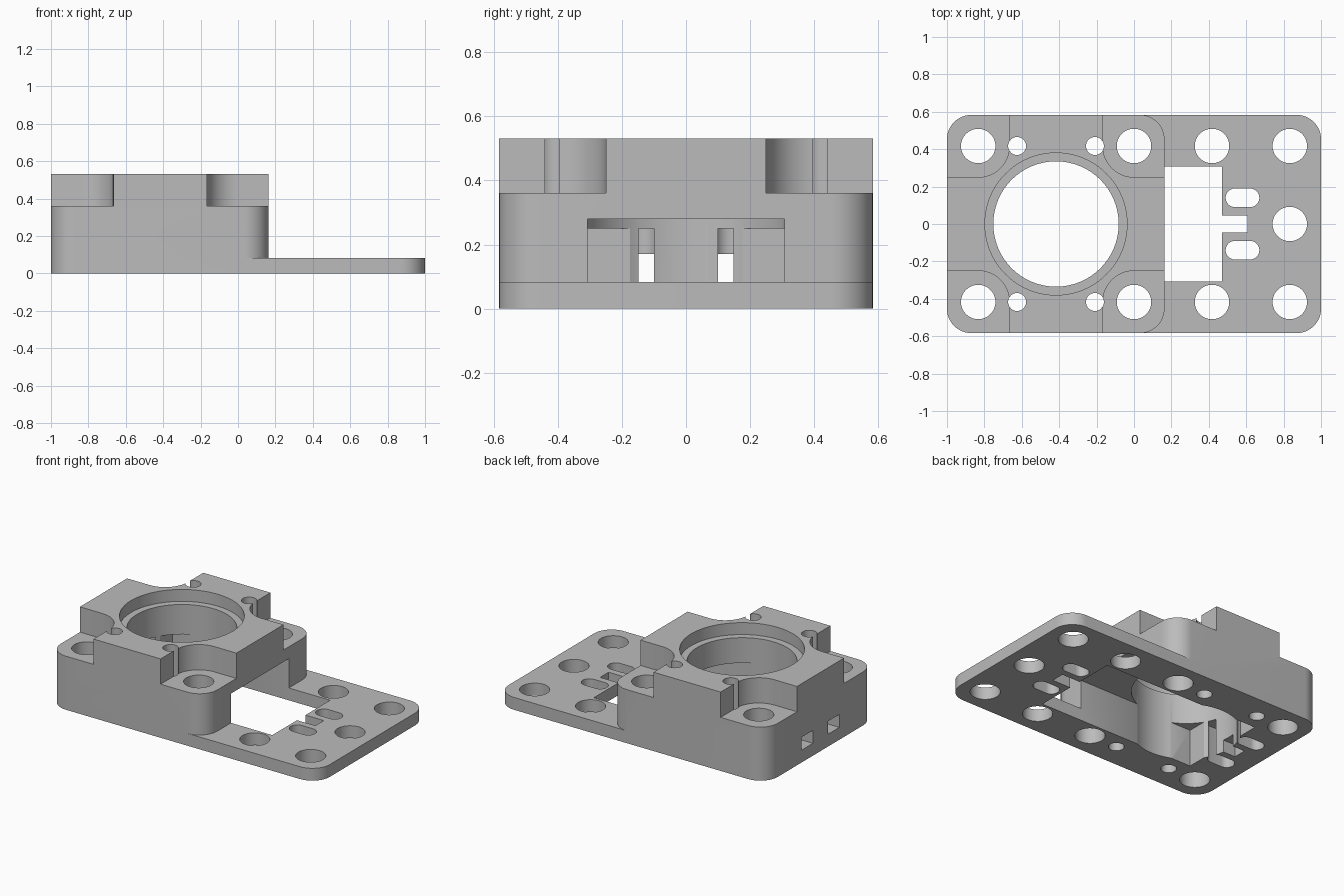
import bpy, bmesh, math
from math import pi, cos, sin

cube = bpy.data.objects.get("Cube")
if cube:
    bpy.data.objects.remove(cube, do_unlink=True)

# Material
grey = bpy.data.materials.new("matte_grey")
grey.use_nodes = True
COLOR = (0.5, 0.5, 0.5, 1)
grey.diffuse_color = COLOR
grey.node_tree.nodes["Principled BSDF"].inputs["Base Color"].default_value = COLOR

# Main dimensions
HALF_Y, CORNER = 0.583, 0.13
PLATE_H, SHELF_H, TOP = 0.083, 0.36, 0.53
BLOCK_X = 0.163
BORE_X = -0.417
HOLE_Y = 0.417
LOW = -0.1


def prism(name, outline, z0, z1):
    """Extrude a counter-clockwise outline from z0 to z1."""
    bm = bmesh.new()
    face = bm.faces.new([bm.verts.new((x, y, z0)) for x, y in outline])
    ext = bmesh.ops.extrude_face_region(bm, geom=[face])
    bmesh.ops.translate(bm, vec=(0, 0, z1 - z0),
                        verts=[v for v in ext["geom"] if isinstance(v, bmesh.types.BMVert)])
    bmesh.ops.recalc_face_normals(bm, faces=bm.faces)
    mesh = bpy.data.meshes.new(name)
    bm.to_mesh(mesh)
    bm.free()
    obj = bpy.data.objects.new(name, mesh)
    bpy.context.collection.objects.link(obj)
    return obj


def rounded(x0, x1, y0, y1, r=0.0, steps=12):
    """Rectangle outline with optional round corners."""
    if r == 0:
        return [(x0, y0), (x1, y0), (x1, y1), (x0, y1)]
    centres = [(x1 - r, y1 - r), (x0 + r, y1 - r), (x0 + r, y0 + r), (x1 - r, y0 + r)]
    return [(cx + r * cos((q + i / steps) * pi / 2), cy + r * sin((q + i / steps) * pi / 2))
            for q, (cx, cy) in enumerate(centres) for i in range(steps + 1)]


def circle(cx, cy, r, n=48):
    return [(cx + r * cos(2 * pi * i / n), cy + r * sin(2 * pi * i / n)) for i in range(n)]


def combine(target, tool, operation):
    """Apply one exact boolean and drop the tool."""
    mod = target.modifiers.new(tool.name, "BOOLEAN")
    mod.operation, mod.solver, mod.object = operation, "EXACT", tool
    bpy.context.view_layer.update()
    result = target.evaluated_get(bpy.context.evaluated_depsgraph_get())
    mesh = bpy.data.meshes.new_from_object(result)
    target.modifiers.clear()
    target.data = mesh
    bpy.data.objects.remove(tool, do_unlink=True)


# Flat plate joined with the raised block
body = prism("mounting_bracket", rounded(-1, 1, -HALF_Y, HALF_Y, CORNER), 0, PLATE_H)
block = prism("block", rounded(-1, BLOCK_X, -HALF_Y, HALF_Y, CORNER), 0, TOP)
combine(body, block, "UNION")


def cut(name, outline, z0=LOW, z1=1):
    combine(body, prism(name, outline, z0, z1), "DIFFERENCE")


# Corner shelves around the block's screw holes
R = 0.167
for side in (-1, 1):
    for cx, out in ((-0.833, -1), (0, 1)):
        xs = sorted((cx - out * R, cx + out * 0.4))
        ys = sorted((side * (HOLE_Y - R), side * 0.8))
        cut("corner_shelf", rounded(*xs, *ys, R), SHELF_H, 1)

# Screw holes and small pin holes
for side in (-1, 1):
    for x in (-0.833, 0, 0.417, 0.833):
        cut("screw_hole", circle(x, side * HOLE_Y, 0.092))
    for x in (-0.625, -0.209):
        cut("pin_hole", circle(x, side * HOLE_Y, 0.048, 32))
cut("end_screw_hole", circle(0.833, 0, 0.092))

# Large bore with a recessed rim
cut("bore", circle(BORE_X, 0, 0.335, 96))
cut("bore_rim", circle(BORE_X, 0, 0.38, 96), 0.45, 1)

# Channel under the block, lower behind the bore
cut("front_channel", rounded(BORE_X, 0.47, -0.307, 0.307), LOW, 0.28)
cut("rear_channel", rounded(-0.703, BORE_X + 0.05, -0.307, 0.307), LOW, 0.25)

# Tie slots and notches at both ends of the channel
for side in (-1, 1):
    y = side * 0.14
    cut("plate_slot", rounded(0.49, 0.67, y - 0.05, y + 0.05, 0.0499))
    cut("blind_slot", rounded(-0.903, -0.717, y - 0.05, y + 0.05, 0.0499), LOW, 0.25)
    cut("wall_window", rounded(-1.2, -0.82, y - 0.06, y + 0.06), PLATE_H, 0.17)
cut("plate_notch", rounded(0.4, 0.607, -0.045, 0.045))
cut("rear_notch", rounded(-0.84, -0.6, -0.045, 0.045), LOW, PLATE_H)

# Finish
body.data.materials.clear()
body.data.materials.append(grey)
for poly in body.data.polygons:
    poly.material_index = 0
bpy.context.view_layer.objects.active = body
body.select_set(True)
bpy.ops.object.shade_smooth_by_angle(angle=math.radians(30))
